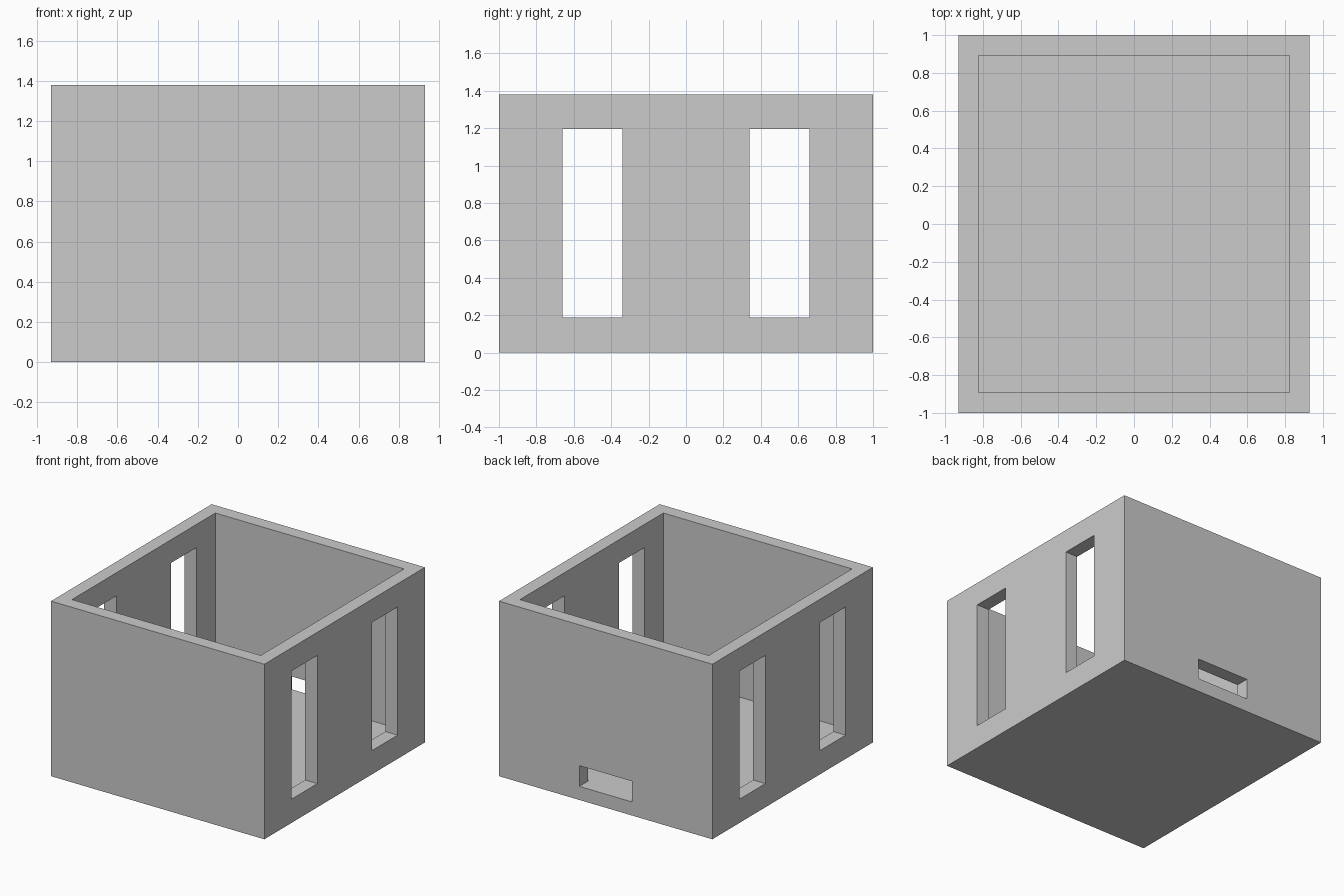
import bpy
from mathutils import Vector

HX, HY, H = 0.93, 1.0, 1.38   # outer half sizes and height
WALL = 0.107                  # wall and floor thickness

cube = bpy.data.objects.get("Cube")
if cube:
    bpy.data.objects.remove(cube, do_unlink=True)

grey = bpy.data.materials.new("plain grey")
grey.use_nodes = True
colour = (0.6, 0.6, 0.6, 1)
grey.diffuse_color = colour
grey.node_tree.nodes["Principled BSDF"].inputs["Base Color"].default_value = colour


def box(name, low, high):
    """Axis-aligned box between two corners."""
    low, high = Vector(low), Vector(high)
    bpy.ops.mesh.primitive_cube_add(size=1, location=(low + high) / 2)
    obj = bpy.context.object
    obj.name = name
    obj.scale = high - low
    bpy.ops.object.transform_apply(location=False, rotation=False, scale=True)
    obj.data.materials.append(grey)
    return obj


def cut(target, cutter):
    """Subtract a hidden cutter from the target."""
    mod = target.modifiers.new(cutter.name, "BOOLEAN")
    mod.operation = "DIFFERENCE"
    mod.solver = "EXACT"
    mod.object = cutter
    bpy.context.view_layer.objects.active = target
    bpy.ops.object.modifier_apply(modifier=mod.name)
    bpy.data.objects.remove(cutter, do_unlink=True)


# Open-topped room with a solid floor
room = box("room_shell", (-HX, -HY, 0), (HX, HY, H))
cut(room, box("room_hollow", (WALL - HX, WALL - HY, WALL), (HX - WALL, HY - WALL, H + 1)))

# Tall window openings through both side walls
for y in (-0.5, 0.5):
    cut(room, box("window_opening", (-2, y - 0.16, 0.187), (2, y + 0.16, 1.197)))

# Low slot through the back wall, level with the floor
cut(room, box("back_slot", (-0.23, HY - 1.5 * WALL, WALL), (0.23, HY + 1, 0.27)))
